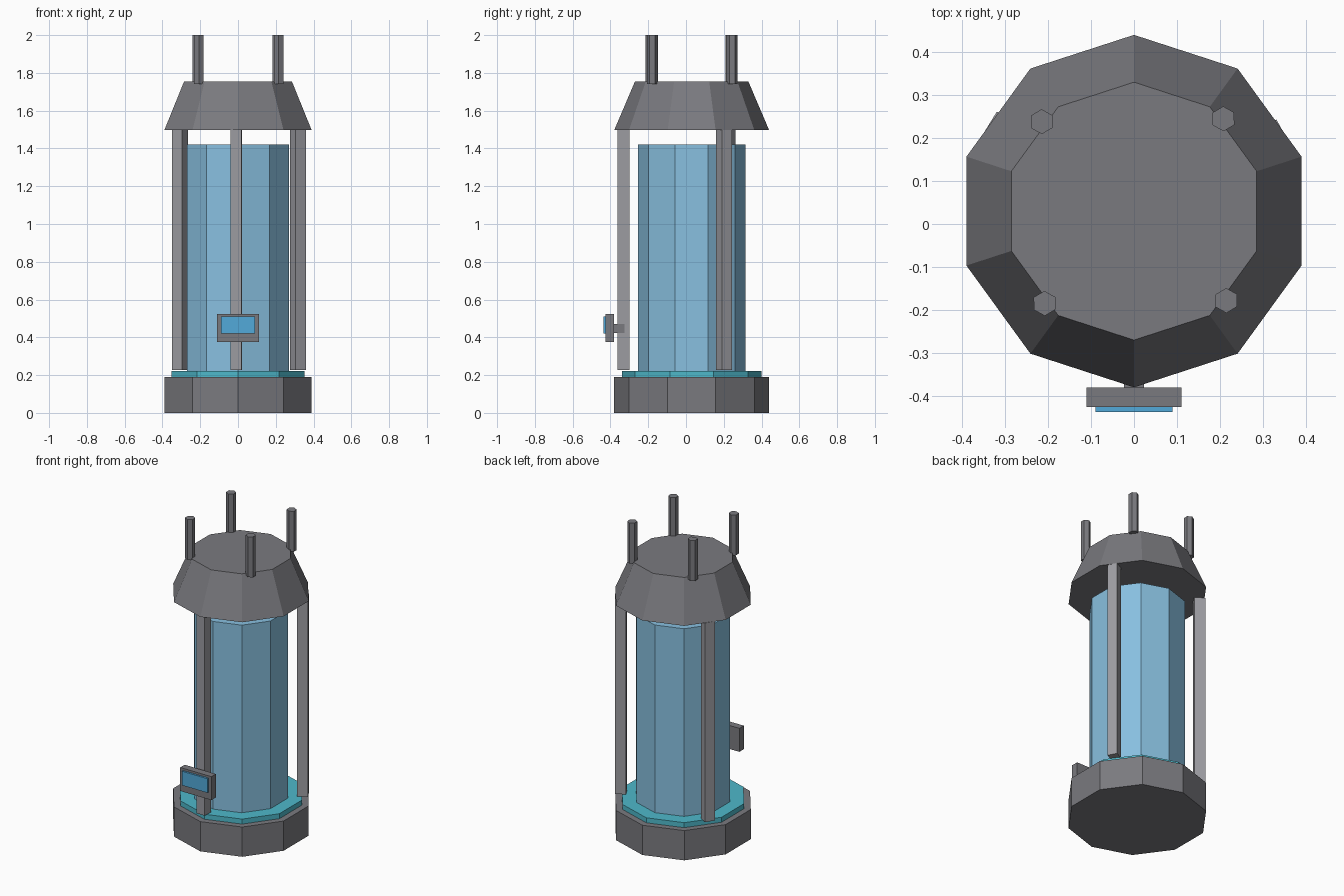
import bpy, math
from mathutils import Matrix, Vector

if "Cube" in bpy.data.objects:
    bpy.data.objects.remove(bpy.data.objects["Cube"])

CY = 0.03  # centre line of the tank body


def mat(name, rgb):
    m = bpy.data.materials.new(name)
    lin = [(c / 255 / 12.92) if c < 10 else ((c / 255 + 0.055) / 1.055) ** 2.4 for c in rgb]
    m.diffuse_color = (*lin, 1)
    m.use_nodes = True
    m.node_tree.nodes["Principled BSDF"].inputs["Base Color"].default_value = m.diffuse_color
    return m


grey = mat("dark_grey_metal", (122, 122, 127))
light = mat("light_grey_metal", (156, 156, 161))
teal = mat("teal_ring", (78, 184, 202))
glass = mat("blue_glass", (136, 192, 224))
blue = mat("screen_blue", (82, 170, 218))


def prism(name, sides, r1, r2, z0, z1, m, x=0, y=CY, turn=90):
    """Upright prism or frustum whose first corner points at the angle 'turn'."""
    verts = []
    for r, z in ((r1, z0), (r2, z1)):
        for i in range(sides):
            a = math.radians(turn) + 2 * math.pi * i / sides
            verts.append((x + r * math.cos(a), y + r * math.sin(a), z))
    faces = [tuple(reversed(range(sides))), tuple(range(sides, 2 * sides))]
    faces += [(i, (i + 1) % sides, sides + (i + 1) % sides, sides + i) for i in range(sides)]
    me = bpy.data.meshes.new(name)
    me.from_pydata(verts, [], faces)
    me.materials.append(m)
    ob = bpy.data.objects.new(name, me)
    bpy.context.collection.objects.link(ob)
    return ob


def box(name, lo, hi, m, turn=None):
    """Box between two corners, optionally turned about the tank's centre line."""
    lo, hi = Vector(lo), Vector(hi)
    bpy.ops.mesh.primitive_cube_add(size=1)
    ob = bpy.context.object
    ob.name = name
    size = hi - lo
    ob.data.transform(Matrix.Translation((lo + hi) / 2) @ Matrix.Diagonal((*size, 1)))
    if turn is not None:
        ob.data.transform(Matrix.Translation((0, CY, 0)) @ Matrix.Rotation(math.radians(turn), 4, 'Z'))
    ob.data.materials.append(m)
    return ob


# Ten-sided tank body
prism("base", 10, 0.41, 0.41, 0, 0.19, grey)
prism("base_ring", 10, 0.37, 0.37, 0.19, 0.222, teal)
prism("glass_tank", 10, 0.284, 0.284, 0.222, 1.42, glass)
prism("cap", 10, 0.41, 0.30, 1.497, 1.755, grey)

# Three square support posts
for i in range(3):
    box(f"support_post_{i + 1}", (0.329, -0.03, 0.226), (0.393, 0.03, 1.498), light,
        turn=-91.6 + 120 * i)

# Four six-sided pipes on the cap
for i in range(4):
    a = math.radians(45.9 + 90 * i)
    prism(f"top_pipe_{i + 1}", 6, 0.029, 0.029, 1.742, 2.0, grey,
          x=0.299 * math.cos(a), y=CY + 0.299 * math.sin(a), turn=90.9)

# Control panel on the front post
box("panel_bracket", (-0.023, -0.381, 0.424), (0.023, -0.325, 0.471), grey)
box("panel_body", (-0.11, -0.426, 0.374), (0.11, -0.381, 0.524), grey)
box("panel_screen", (-0.09, -0.438, 0.42), (0.09, -0.425, 0.51), blue)
